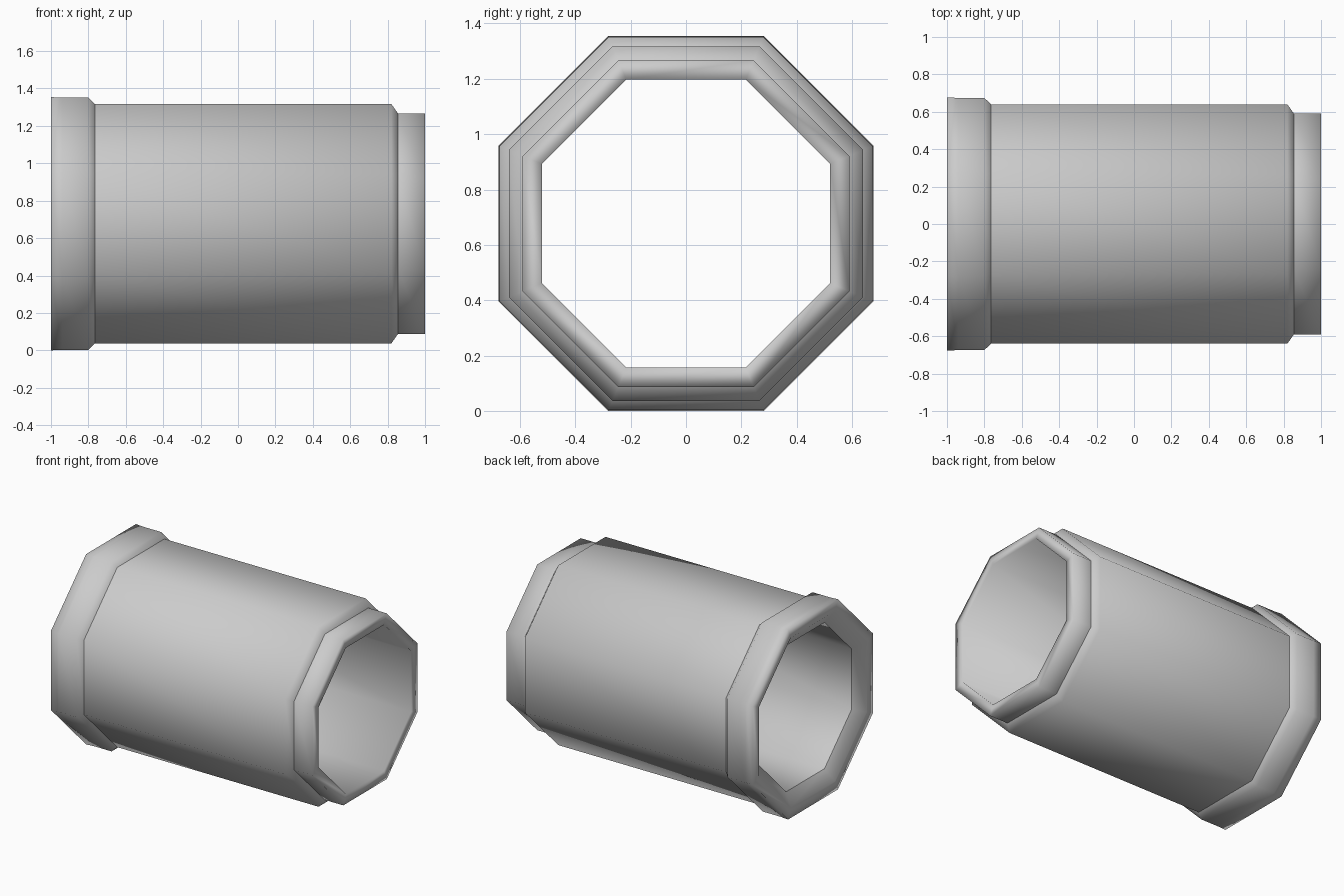
import bpy, bmesh, math

if "Cube" in bpy.data.objects:
    bpy.data.objects.remove(bpy.data.objects["Cube"])

SIDES = 8
AXIS_Z = 0.677

# Closed pipe-wall profile: (x, distance from axis to the flat, crease ring)
PROFILE = [
    (-1.00, 0.677, False),   # bell mouth
    (-0.94, 0.674, False),
    (-0.80, 0.674, False),
    (-0.765, 0.64, True),    # bell meets barrel
    (0.82, 0.64, False),
    (0.855, 0.59, True),     # barrel meets spigot
    (1.00, 0.59, False),     # spigot end
    (1.00, 0.52, False),
    (-0.94, 0.52, True),     # bore meets bell mouth
    (-1.00, 0.605, False),
]


def ring(bm, x, apothem):
    r = apothem / math.cos(math.pi / SIDES)
    verts = []
    for i in range(SIDES):
        a = 2 * math.pi * (i + 0.5) / SIDES
        verts.append(bm.verts.new((x, r * math.cos(a), AXIS_Z + r * math.sin(a))))
    return verts


# Octagonal pipe: sweep the wall profile around the x axis
bm = bmesh.new()
rings = [ring(bm, x, a) for x, a, _ in PROFILE]
for k, lower in enumerate(rings):
    upper = rings[(k + 1) % len(rings)]
    for i in range(SIDES):
        j = (i + 1) % SIDES
        bm.faces.new((lower[i], lower[j], upper[j], upper[i])).smooth = True

# Sharp rings where the sections meet
for verts, (_, _, crease) in zip(rings, PROFILE):
    if crease:
        for i in range(SIDES):
            bm.edges.get((verts[i], verts[(i + 1) % SIDES])).smooth = False

bmesh.ops.recalc_face_normals(bm, faces=bm.faces)
mesh = bpy.data.meshes.new("pipe_section")
bm.to_mesh(mesh)
bm.free()
pipe = bpy.data.objects.new("pipe_section", mesh)
bpy.context.collection.objects.link(pipe)
